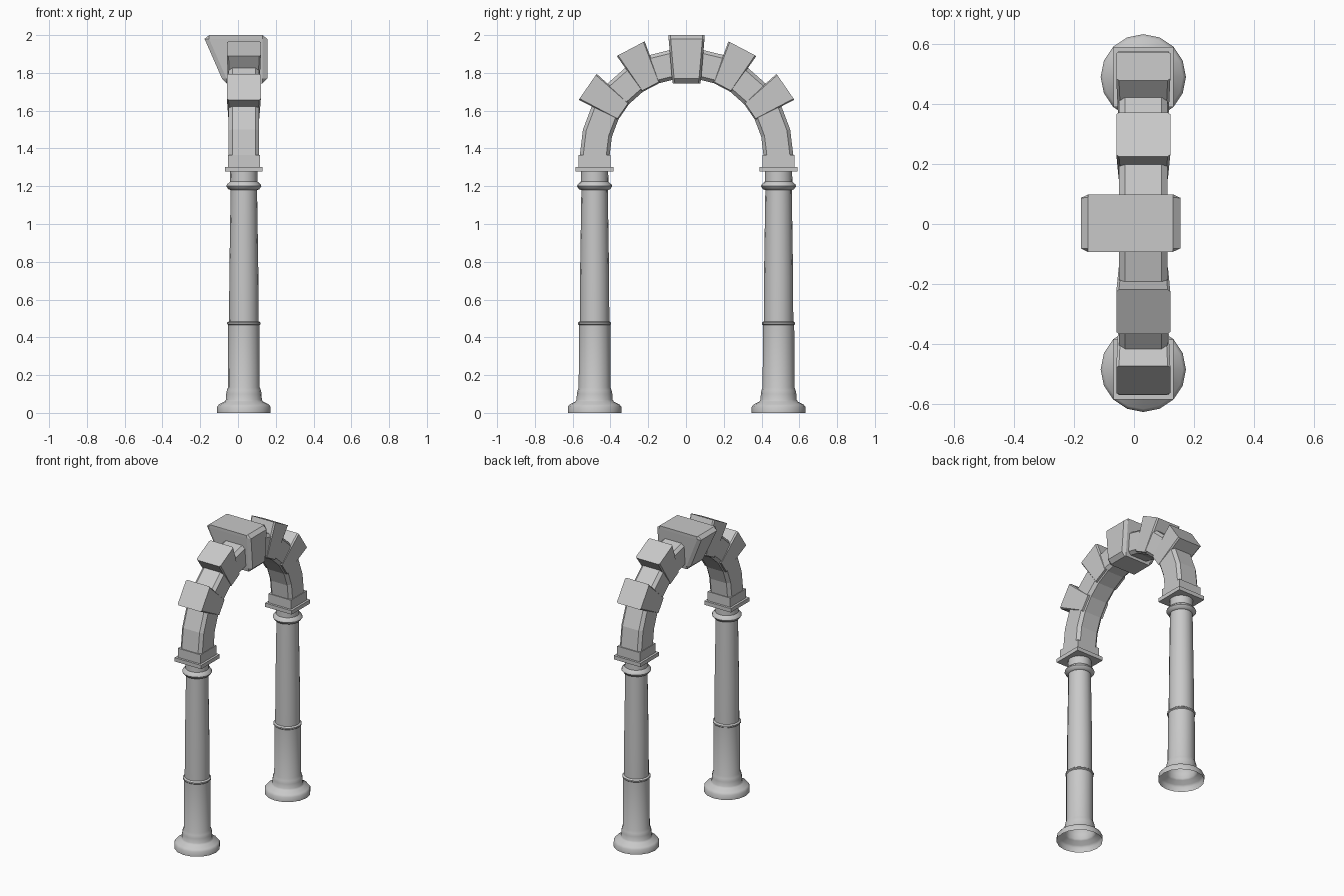
import bpy, bmesh, math
from mathutils import Vector

cube = bpy.data.objects.get("Cube")
if cube:
    bpy.data.objects.remove(cube, do_unlink=True)

stone = bpy.data.materials.new("grey_stone")
stone.use_nodes = True
GREY = (0.58, 0.58, 0.58, 1)
stone.diffuse_color = GREY
bsdf = stone.node_tree.nodes["Principled BSDF"]
bsdf.inputs["Base Color"].default_value = GREY
bsdf.inputs["Roughness"].default_value = 0.8

CX, CY = 0.031, 0.003          # centre line of the arch
SPRING = 1.365                 # height where the curve starts
COLUMN_Y = 0.487
SEGMENTS = 13
STEP = math.pi / SEGMENTS


def loft(name, rings, caps=True, smooth=False):
    """Skin a list of closed rings that share one point count."""
    bm = bmesh.new()
    loops = [[bm.verts.new(p) for p in ring] for ring in rings]
    n = len(loops[0])
    for a, b in zip(loops, loops[1:]):
        for i in range(n):
            j = (i + 1) % n
            bm.faces.new((a[i], a[j], b[j], b[i]))
    if caps:
        bm.faces.new(loops[0])
        bm.faces.new(loops[-1])
    bmesh.ops.remove_doubles(bm, verts=bm.verts, dist=0.0001)
    bmesh.ops.recalc_face_normals(bm, faces=bm.faces)
    mesh = bpy.data.meshes.new(name)
    bm.to_mesh(mesh)
    bm.free()
    mesh.materials.append(stone)
    obj = bpy.data.objects.new(name, mesh)
    bpy.context.collection.objects.link(obj)
    if smooth:
        bpy.ops.object.select_all(action='DESELECT')
        obj.select_set(True)
        bpy.context.view_layer.objects.active = obj
        bpy.ops.object.shade_smooth_by_angle(angle=math.radians(40))
    return obj


def octagon(a0, a1, b0, b1, ca, cb):
    """Rectangle with cut corners, as (a, b) pairs."""
    return [(a0 + ca, b0), (a1 - ca, b0), (a1, b0 + cb), (a1, b1 - cb),
            (a1 - ca, b1), (a0 + ca, b1), (a0, b1 - cb), (a0, b0 + cb)]


def polar(x, radius, angle):
    return Vector((CX + x, CY + radius * math.cos(angle),
                   SPRING + radius * math.sin(angle)))


def square(y, half, z):
    return [(CX + sx * half, y + sy * half, z)
            for sx, sy in ((-1, -1), (1, -1), (1, 1), (-1, 1))]


# Turned column profile: radius, height
PROFILE = [(0.142, 0), (0.142, 0.032), (0.132, 0.045), (0.102, 0.06),
           (0.095, 0.07), (0.094, 0.1), (0.09, 0.12), (0.084, 0.135),
           (0.083, 0.465), (0.088, 0.47), (0.088, 0.478), (0.078, 0.485),
           (0.077, 0.72), (0.07, 1.18), (0.082, 1.184), (0.093, 1.2),
           (0.089, 1.21), (0.073, 1.224), (0.072, 1.28)]

for side, sign in (("back", 1), ("front", -1)):
    y = CY + sign * COLUMN_Y
    rings = [[(CX + r * math.cos(k * math.pi / 8),
               y + r * math.sin(k * math.pi / 8), z) for k in range(16)]
             for r, z in PROFILE]
    loft(side + "_column", rings, caps=False, smooth=True)
    # Capital slab and the impost block above it
    loft(side + "_capital", [square(y, 0.1, z) for z in (1.277, 1.303)])
    loft(side + "_impost", [square(y, 0.085, z) for z in (1.303, SPRING)])

# Segmented arch ring with chamfered corners
section = octagon(-0.081, 0.081, 0.407, 0.565, 0.02, 0.018)
loft("arch_ring", [[polar(x, r, k * STEP) for x, r in section]
                   for k in range(SEGMENTS + 1)])

# Projecting wedge stones
for index in (2, 4, 8, 10):
    mid = (index + 0.5) * STEP
    rings = []
    for radius, half in ((0.41, 0.082), (0.635, 0.09)):
        spread = STEP * 0.54
        rings.append([polar(x, radius / math.cos(spread), mid + t)
                      for x, t in octagon(-half, half, -spread, spread, 0.009, 0.012)])
    loft("wedge_stone", rings)

# Keystone: overhangs to one side and narrows downward
keystone = [(1.745, -0.06, 0.13, 0.073, 0), (1.77, -0.085, 0.155, 0.077, 0.024),
            (1.98, -0.177, 0.155, 0.095, 0.024), (2.0, -0.153, 0.13, 0.096, 0)]
loft("keystone", [[(x, CY + y, z) for x, y in octagon(x0, x1, -h, h, cut, 0.011)]
                  for z, x0, x1, h, cut in keystone])
